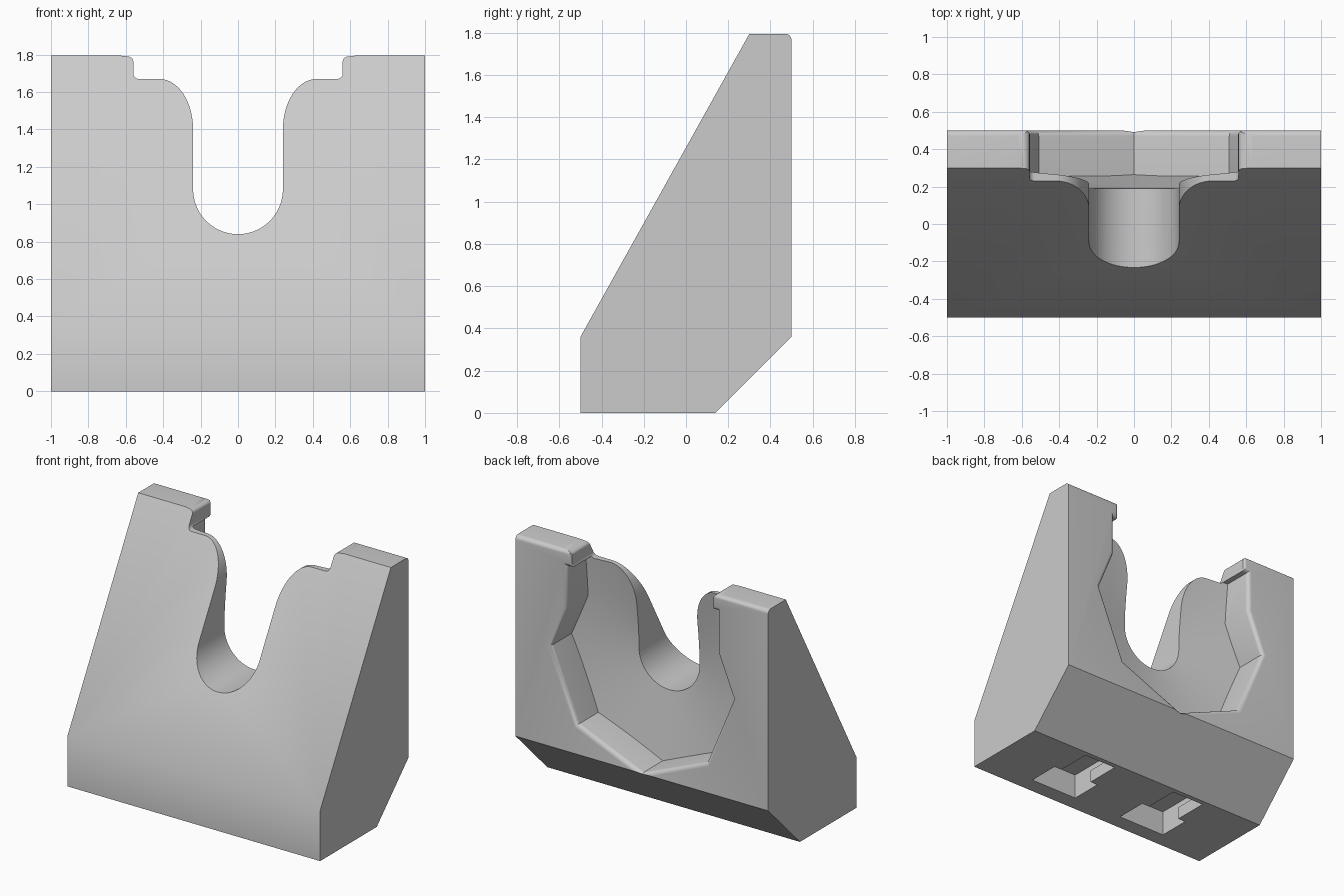
import bpy, bmesh, math
from mathutils import Vector, Matrix

cube = bpy.data.objects.get("Cube")
if cube:
    bpy.data.objects.remove(cube, do_unlink=True)

grey = bpy.data.materials.new("light_grey")
grey.use_nodes = True
COLOUR = (0.6, 0.6, 0.6, 1)
grey.diffuse_color = COLOUR
grey.node_tree.nodes["Principled BSDF"].inputs["Base Color"].default_value = COLOUR


def finish(name, bm):
    bmesh.ops.recalc_face_normals(bm, faces=bm.faces)
    mesh = bpy.data.meshes.new(name)
    bm.to_mesh(mesh)
    bm.free()
    mesh.materials.append(grey)
    obj = bpy.data.objects.new(name, mesh)
    bpy.context.collection.objects.link(obj)
    return obj


def loft(name, sections):
    """Closed solid through rings that have equal point counts."""
    bm = bmesh.new()
    rings = [[bm.verts.new(p) for p in ring] for ring in sections]
    n = len(rings[0])
    for a, b in zip(rings, rings[1:]):
        for i in range(n):
            j = (i + 1) % n
            bm.faces.new((a[i], a[j], b[j], b[i]))
    bm.faces.new(rings[0])
    bm.faces.new(rings[-1])
    return finish(name, bm)


def arc(cx, cz, rx, rz, start, end, steps):
    angles = [math.radians(start + (end - start) * i / steps) for i in range(steps + 1)]
    return [(cx + rx * math.cos(a), cz + rz * math.sin(a)) for a in angles]


def mirrored(half):
    """Close a right-hand outline that runs upward from the centre line."""
    return half + [(-x, z) for x, z in reversed(half) if x > 1e-5]


def offset(points, d):
    """Mitred outward offset of a counter-clockwise outline."""
    result = []
    for i, p in enumerate(points):
        p = Vector(p)
        u = (p - Vector(points[i - 1])).normalized()
        v = (Vector(points[(i + 1) % len(points)]) - p).normalized()
        n1, n2 = Vector((u.y, -u.x)), Vector((v.y, -v.x))
        result.append(tuple(p + (n1 + n2) * d / (1 + n1.dot(n2))))
    return result


def boolean(target, cutter, operation):
    mod = target.modifiers.new(cutter.name, 'BOOLEAN')
    mod.object, mod.operation, mod.solver = cutter, operation, 'EXACT'
    deps = bpy.context.evaluated_depsgraph_get()
    mesh = bpy.data.meshes.new_from_object(target.evaluated_get(deps))
    target.modifiers.clear()
    target.data = mesh
    bpy.data.objects.remove(cutter, do_unlink=True)


# Wedge body, side profile swept across the width
side = [(-0.5, 0), (0.14, 0), (0.5, 0.36)] + arc(0.47, 1.765, 0.03, 0.03, 0, 90, 6)
side += [(0.3, 1.795), (-0.5, 0.36)]
body = loft("cradle_block", [[(x, y, z) for y, z in side] for x in (-1, 1)])

# Open slot: round bottom, flared shoulders, ledge and rounded notch
AXIS_Z = 1.08
half = arc(0, AXIS_Z, 0.24, 0.24, -90, 0, 24)
half += arc(0.42, 1.4, 0.18, 0.27, 180, 90, 16)
half += arc(0.53, 1.7, 0.03, 0.03, -90, 0, 6)
half += arc(0.59, 1.765, 0.03, 0.025, 180, 100, 6)
half += [(0.64, 1.796), (0.64, 2)]
slot = mirrored(half)
slot_cutter = loft("slot_cutter", [[(x, y, z) for x, z in slot] for y in (-1, 1)])

# Octagonal rear pocket with a rounded rim
R, WALL, RIM = 0.72, 0.595, 0.03
half = arc(0, AXIS_Z, R, R, -90, 0, 2)
half += [(WALL, AXIS_Z + (R - WALL) * math.tan(math.radians(67.5))),
         (WALL, 1.68), (0.555, 1.68), (0.555, 2.1)]
outline = mirrored(half)
levels = [(0.05, 0)]
levels += [(0.5 - RIM + RIM * math.sin(a), RIM * (1 - math.cos(a)))
           for a in (math.radians(15 * i) for i in range(7))]
levels += [(0.6, RIM)]
pocket = loft("pocket_cutter",
              [[(x, y, z) for x, z in offset(outline, d)] for y, d in levels])

# Shallow conical pocket floor
bm = bmesh.new()
bmesh.ops.create_cone(bm, cap_ends=True, segments=128, radius1=3.5, radius2=0, depth=0.55)
turn = Matrix.Translation((0, 0.151 + 0.275, AXIS_Z)) @ Matrix.Rotation(math.pi / 2, 4, 'X')
bmesh.ops.transform(bm, matrix=turn, verts=bm.verts)
boolean(pocket, finish("floor_cone", bm), 'INTERSECT')

boolean(body, slot_cutter, 'DIFFERENCE')
boolean(body, pocket, 'DIFFERENCE')


# Two keyhole mounting sockets underneath
def box(name, x, w, y0, y1, z0, z1):
    ring = [(x - w, y0), (x + w, y0), (x + w, y1), (x - w, y1)]
    return loft(name, [[(a, b, z) for a, b in ring] for z in (z0, z1)])


for x in (-0.39, 0.39):
    boolean(body, box("entry", x, 0.19, -0.385, -0.15, -0.1, 0.18), 'DIFFERENCE')
    boolean(body, box("throat", x, 0.13, -0.2, 0.105, -0.1, 0.12), 'DIFFERENCE')
    boolean(body, box("undercut", x, 0.19, -0.2, 0.105, 0.09, 0.18), 'DIFFERENCE')

# Smooth the curves, keep the corners crisp
bpy.ops.object.select_all(action='DESELECT')
body.select_set(True)
bpy.context.view_layer.objects.active = body
bpy.ops.object.shade_smooth_by_angle(angle=math.radians(30))
